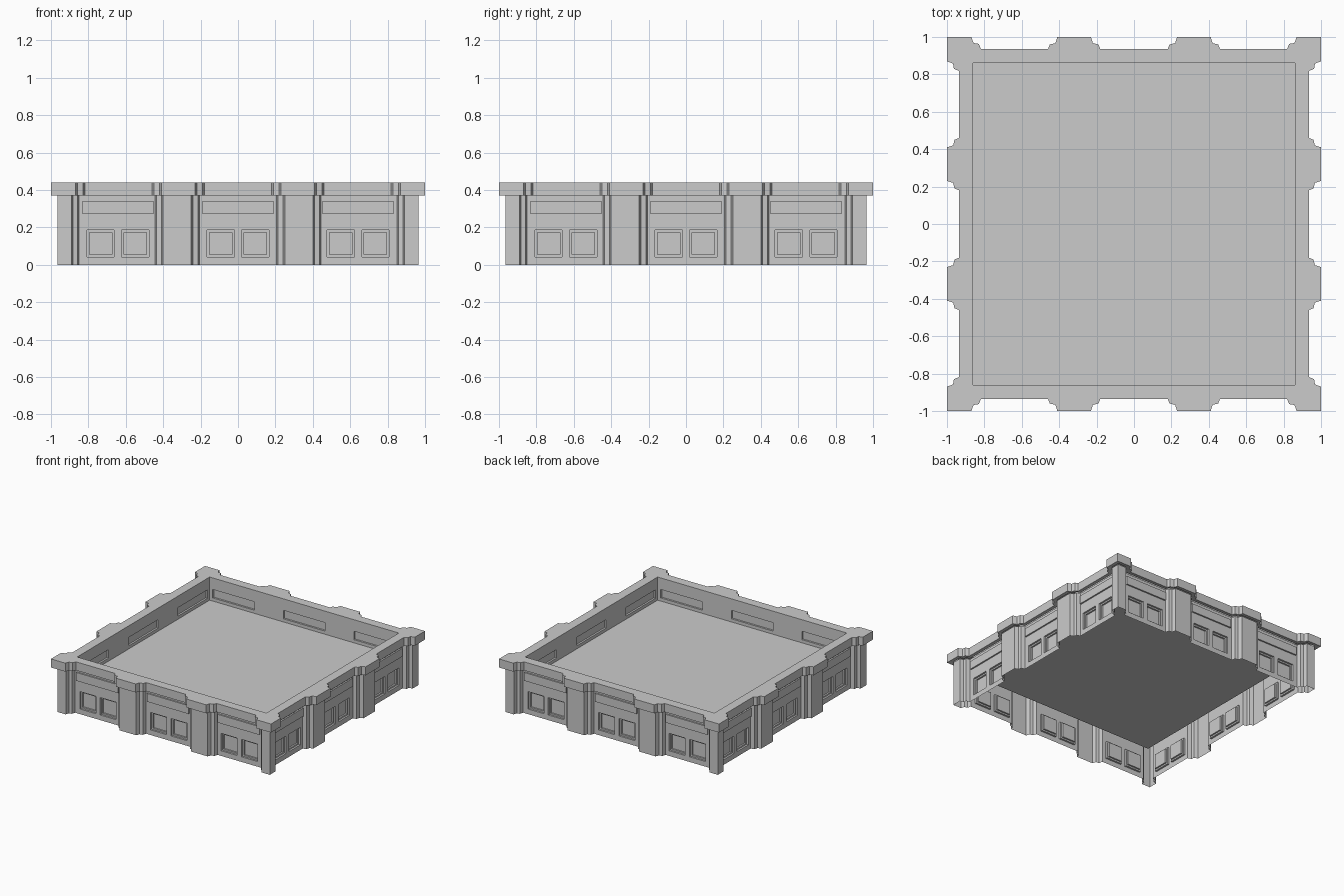
import bpy, bmesh
from mathutils import Vector, Matrix
from math import pi

if "Cube" in bpy.data.objects:
    bpy.data.objects.remove(bpy.data.objects["Cube"])

IN, FLOOR, CAP, TOP = 0.86, 0.25, 0.37, 0.44   # parapet inside, floor, cap underside, top
BAYS = (-0.642, 0.0, 0.642)


def outline(half, corner):
    """Closed plan outline from half of the front side: (x, distance from centre)."""
    side = [(-corner, corner)] + half + [(-x, d) for x, d in reversed(half)]
    pts = []
    for k in range(4):
        rot = Matrix.Rotation(k * pi / 2, 3, 'Z')
        pts += [rot @ Vector((x, -d, 0)) for x, d in side]
    return pts


def ring(bm, pts, z):
    return [bm.verts.new((p.x, p.y, z)) for p in pts]


def bridge(bm, a, b, skip=()):
    n = len(a)
    for i in range(n):
        if i not in skip:
            j = (i + 1) % n
            bm.faces.new((a[i], a[j], b[j], b[i]))


def recess(bm, faces, direction, depth):
    new = bmesh.ops.extrude_discrete_faces(bm, faces=faces)['faces']
    verts = list({v for f in new for v in f.verts})
    bmesh.ops.translate(bm, verts=verts, vec=direction * depth)
    return new


def panel(bm, k, y, xs, zs, is_slot, is_window=lambda x, z: False, flip=False):
    """Flat wall grid on side k with recessed slots and stepped windows."""
    rot = Matrix.Rotation(k * pi / 2, 3, 'Z')
    inward = rot @ Vector((0, -1 if flip else 1, 0))
    grid = [[bm.verts.new(rot @ Vector((x, -y, z))) for x in xs] for z in zs]
    slots, windows = [], []
    for r in range(len(zs) - 1):
        for c in range(len(xs) - 1):
            q = [grid[r][c], grid[r][c + 1], grid[r + 1][c + 1], grid[r + 1][c]]
            f = bm.faces.new(q[::-1] if flip else q)
            x, z = (xs[c] + xs[c + 1]) / 2, (zs[r] + zs[r + 1]) / 2
            if is_slot(x, z):
                slots.append(f)
            elif is_window(x, z):
                windows.append(f)
    if slots:
        recess(bm, slots, inward, 0.015)
    if windows:
        pane = recess(bm, windows, inward, 0.015)
        bm.normal_update()
        bmesh.ops.inset_individual(bm, faces=pane, thickness=0.017)
        recess(bm, pane, inward, 0.013)


def finish(bm, name):
    bmesh.ops.remove_doubles(bm, verts=bm.verts, dist=0.0005)
    me = bpy.data.meshes.new(name)
    bm.to_mesh(me)
    bm.free()
    bpy.context.collection.objects.link(bpy.data.objects.new(name, me))


# Plan outlines: stepped corner and middle pilasters, wall and wider cap
wall = outline([(-.89, .965), (-.883, .935), (-.858, .93), (-.85, .90),
                (-.445, .90), (-.437, .93), (-.41, .935), (-.40, .965),
                (-.25, .965), (-.24, .935), (-.213, .93), (-.205, .90)], .965)
cap = outline([(-.87, 1), (-.858, .968), (-.83, .963), (-.818, .935),
               (-.46, .935), (-.45, .96), (-.42, .967), (-.41, 1),
               (-.23, 1), (-.22, .967), (-.19, .96), (-.18, .935)], 1)
N = len(wall) // 4

# Outer wall shell with windows and long panels in each bay
bm = bmesh.new()
bay_edges = [k * N + i for k in range(4) for i in (4, 12, 20)]
bridge(bm, ring(bm, wall, 0), ring(bm, wall, CAP), bay_edges)
for k in range(4):
    for i, c in zip((4, 12, 20), BAYS):
        x0, x1 = wall[i].x, wall[i + 1].x
        xs = [x0] + [c + d for d in (-.19, -.165, -.02, .02, .165, .19)] + [x1]
        zs = [0, .042, .185, .272, .34, CAP]
        panel(bm, k, .90, xs, zs, lambda x, z: False,
              lambda x, z, c=c: .042 < z < .185 and .02 < abs(x - c) < .165)
finish(bm, "outer_walls")

# Long recessed panel above each pair of windows
bm = bmesh.new()
for k in range(4):
    rot = Matrix.Rotation(k * pi / 2, 3, 'Z')
    for c in BAYS:
        def frame(d, y):
            return [bm.verts.new(rot @ Vector((c + sx * (.19 + d), -y, z)))
                    for sx, z in ((-1, .272 - d), (1, .272 - d), (1, .34 + d), (-1, .34 + d))]
        back, front = frame(0, .90), frame(0, .912)
        bridge(bm, back, front)
        bm.faces.new(front)
finish(bm, "long_panels")

# Cap: underside, outer edge and flat top
bm = bmesh.new()
inner = [Vector((max(-IN, min(IN, p.x)), max(-IN, min(IN, p.y)), 0)) for p in cap]
rings = [ring(bm, wall, CAP + .006), ring(bm, cap, CAP), ring(bm, cap, TOP), ring(bm, inner, TOP)]
for a, b in zip(rings, rings[1:]):
    bridge(bm, a, b)
bmesh.ops.dissolve_degenerate(bm, edges=bm.edges, dist=0.0005)
finish(bm, "cap")

# Inside of the parapet with slots
bm = bmesh.new()
for k in range(4):
    xs = [-IN] + [c + s * .19 for c in BAYS for s in (-1, 1)] + [IN]
    panel(bm, k, IN, xs, [FLOOR, .276, .345, TOP],
          lambda x, z: .276 < z < .345 and min(abs(x - c) for c in BAYS) < .1, flip=True)
finish(bm, "parapet_inside")

# Roof floor
bm = bmesh.new()
bm.faces.new([bm.verts.new((x * IN, y * IN, FLOOR))
              for x, y in ((-1, -1), (1, -1), (1, 1), (-1, 1))])
finish(bm, "roof_floor")
